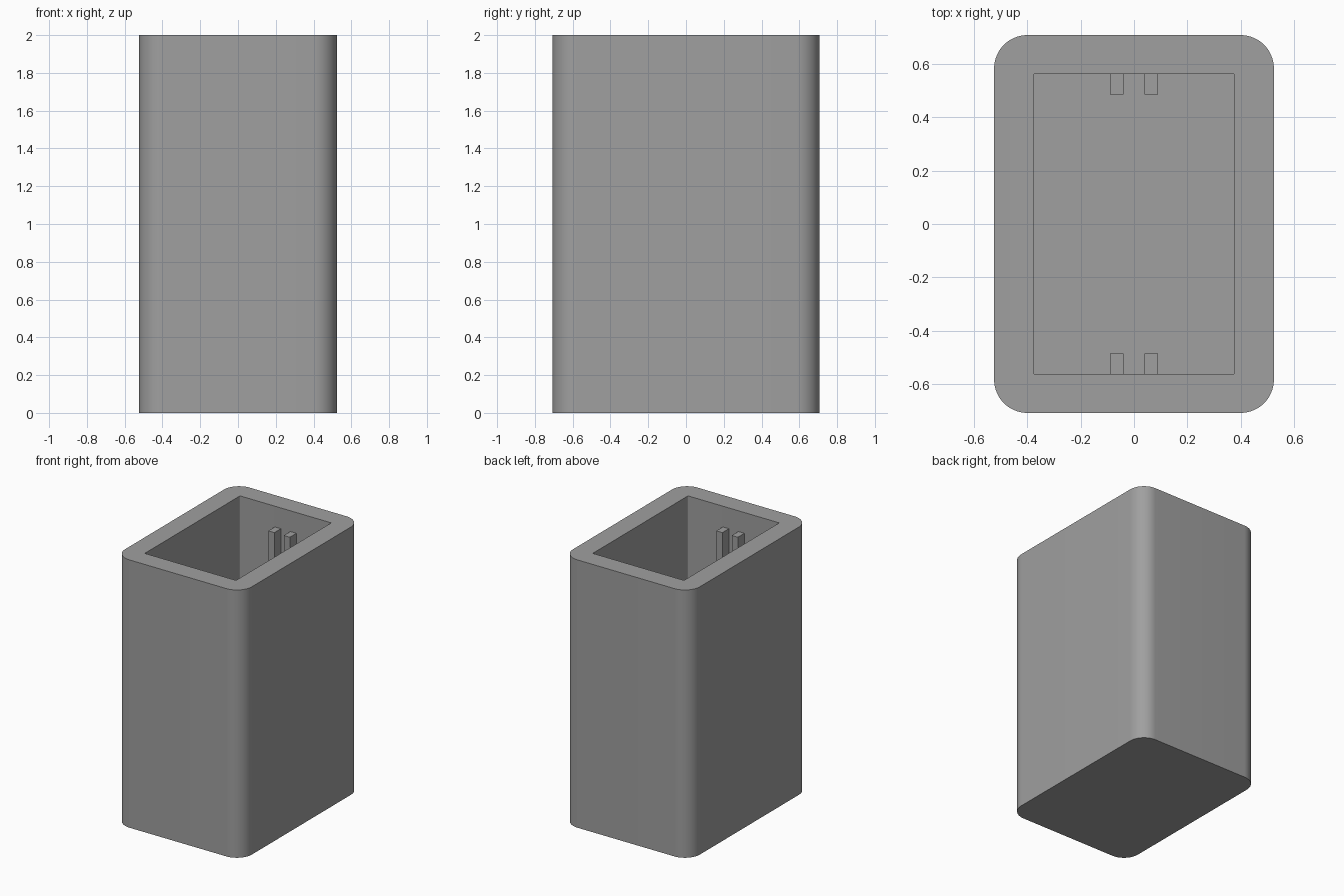
import bpy, bmesh, math

if "Cube" in bpy.data.objects:
    bpy.data.objects.remove(bpy.data.objects["Cube"])

grey = bpy.data.materials.new("grey")
grey.diffuse_color = (0.35, 0.35, 0.35, 1)
grey.use_nodes = True
grey.node_tree.nodes["Principled BSDF"].inputs["Base Color"].default_value = grey.diffuse_color

HEIGHT, FLOOR, RIB_TOP = 2.0, 0.147, 1.845
OUTER = (0.524, 0.7075, 0.125)   # half width, half depth, corner radius
INNER = (0.377, 0.562, 0.006)


def rounded_loop(bm, hx, hy, r, z, steps):
    """Ring of vertices around a rounded rectangle."""
    ring = []
    for q, (sx, sy) in enumerate([(1, 1), (-1, 1), (-1, -1), (1, -1)]):
        for i in range(steps + 1):
            a = (q + i / steps) * math.pi / 2
            ring.append(bm.verts.new((sx * (hx - r) + r * math.cos(a),
                                      sy * (hy - r) + r * math.sin(a), z)))
    return ring


def walls(bm, low, high):
    n = len(low)
    for i in range(n):
        j = (i + 1) % n
        bm.faces.new((low[i], low[j], high[j], high[i]))


def finish(bm, name):
    bmesh.ops.recalc_face_normals(bm, faces=bm.faces)
    mesh = bpy.data.meshes.new(name)
    bm.to_mesh(mesh)
    bm.free()
    mesh.materials.append(grey)
    obj = bpy.data.objects.new(name, mesh)
    bpy.context.collection.objects.link(obj)
    return obj


# Open container: outer shell, rim, cavity and floor
STEPS = 16
bm = bmesh.new()
rings = [rounded_loop(bm, *dims, z, STEPS) for dims, z in
         ((OUTER, 0), (OUTER, HEIGHT), (INNER, HEIGHT), (INNER, FLOOR))]
for low, high in zip(rings, rings[1:]):
    walls(bm, low, high)
bm.faces.new(rings[0])
bm.faces.new(rings[3])
box = finish(bm, "container")
bpy.context.view_layer.objects.active = box
box.select_set(True)
bpy.ops.object.shade_smooth_by_angle(angle=math.radians(30))

# Pairs of guide ribs on the two end walls of the cavity
for side, sy in (("front", -1), ("back", 1)):
    for hand, sx in (("left", -1), ("right", 1)):
        bm = bmesh.new()
        bmesh.ops.create_cube(bm, size=1)
        y0, y1 = 0.485, INNER[1] + 0.003
        for v in bm.verts:
            v.co = (sx * 0.064 + v.co.x * 0.05,
                    sy * (y0 + y1) / 2 + v.co.y * (y1 - y0),
                    RIB_TOP if v.co.z > 0 else FLOOR - 0.003)
        finish(bm, f"{side}_{hand}_rib")
